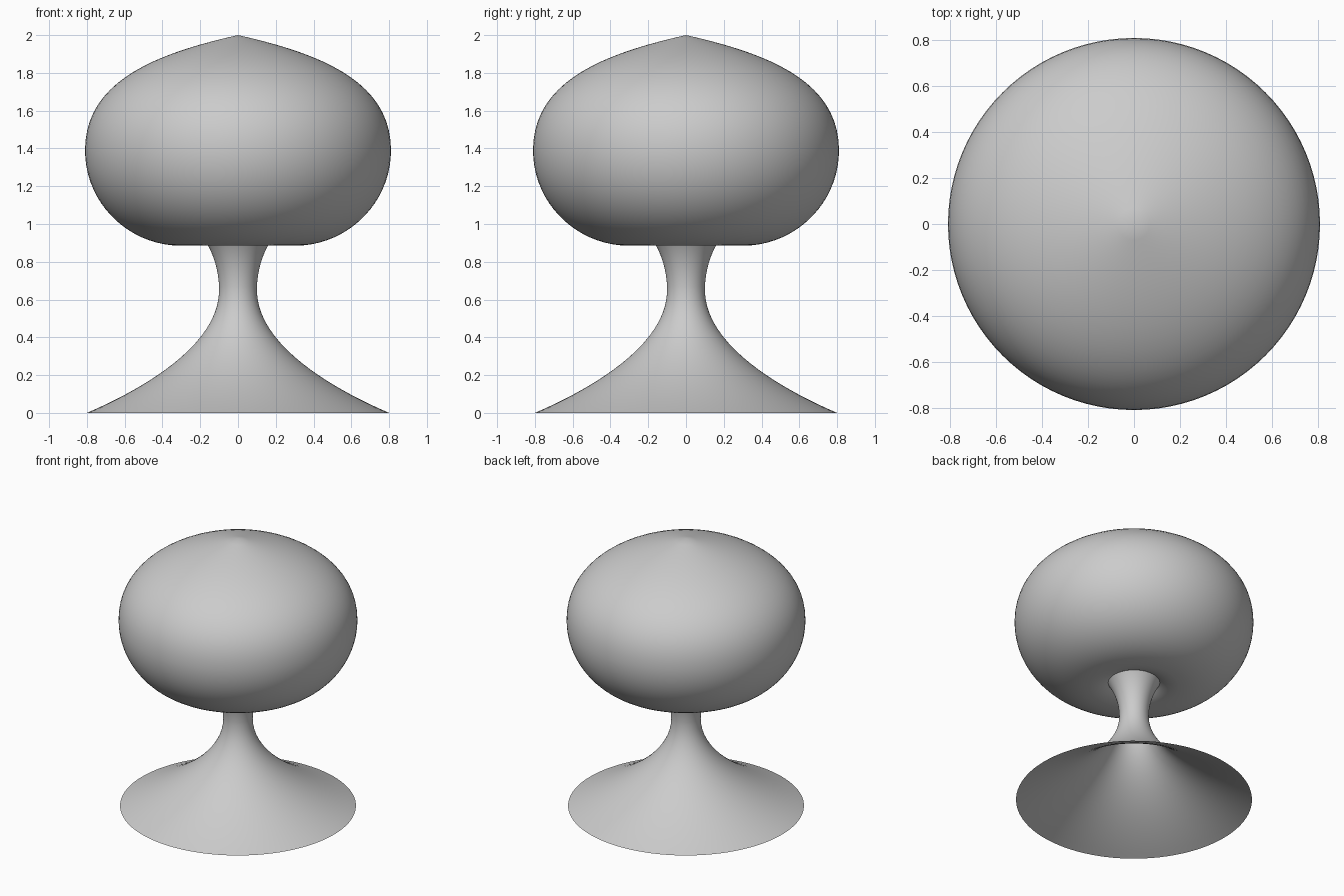
import bpy, bmesh, math
from mathutils import Vector
from mathutils.geometry import interpolate_bezier

if "Cube" in bpy.data.objects:
    bpy.data.objects.remove(bpy.data.objects["Cube"])

SIDES = 96


def profile(segments, steps=20):
    """Join cubic Bezier segments (r, z) into one polyline."""
    pts = []
    for seg in segments:
        a, b, c, d = [Vector((r, 0, z)) for r, z in seg]
        line = interpolate_bezier(a, b, c, d, steps)
        pts += line if not pts else line[1:]
    return pts


def lathe(name, pts):
    """Revolve a profile about z into a smooth shell."""
    bm = bmesh.new()
    verts = [bm.verts.new(p) for p in pts]
    edges = [bm.edges.new(pair) for pair in zip(verts, verts[1:])]
    bmesh.ops.spin(bm, geom=verts + edges, cent=(0, 0, 0), axis=(0, 0, 1),
                   angle=math.tau, steps=SIDES, use_duplicate=False)
    bmesh.ops.remove_doubles(bm, verts=bm.verts, dist=1e-5)
    bmesh.ops.recalc_face_normals(bm, faces=bm.faces)
    # Outermost faces must point away from the axis
    f = max(bm.faces, key=lambda f: f.calc_center_median().xy.length)
    if f.normal.xy.dot(f.calc_center_median().xy) < 0:
        bmesh.ops.reverse_faces(bm, faces=bm.faces)
    for f in bm.faces:
        f.smooth = True
    mesh = bpy.data.meshes.new(name)
    bm.to_mesh(mesh)
    bm.free()
    obj = bpy.data.objects.new(name, mesh)
    bpy.context.collection.objects.link(obj)
    return obj


# Hollow flared foot and waisted stem, open underneath
lathe("foot_and_stem", profile([
    [(0.80, 0.0), (0.45, 0.15), (0.10, 0.38), (0.10, 0.65)],
    [(0.10, 0.65), (0.10, 0.76), (0.135, 0.85), (0.175, 0.915)],
]))

# Rounded cap with a shallow recess around the stem and a slight point on top
lathe("cap", profile([
    [(0.175, 0.915), (0.21, 0.895), (0.25, 0.885), (0.30, 0.885)],
    [(0.30, 0.885), (0.58, 0.885), (0.81, 1.11), (0.81, 1.39)],
    [(0.81, 1.39), (0.81, 1.75), (0.45, 1.90), (0.0, 2.0)],
]))
